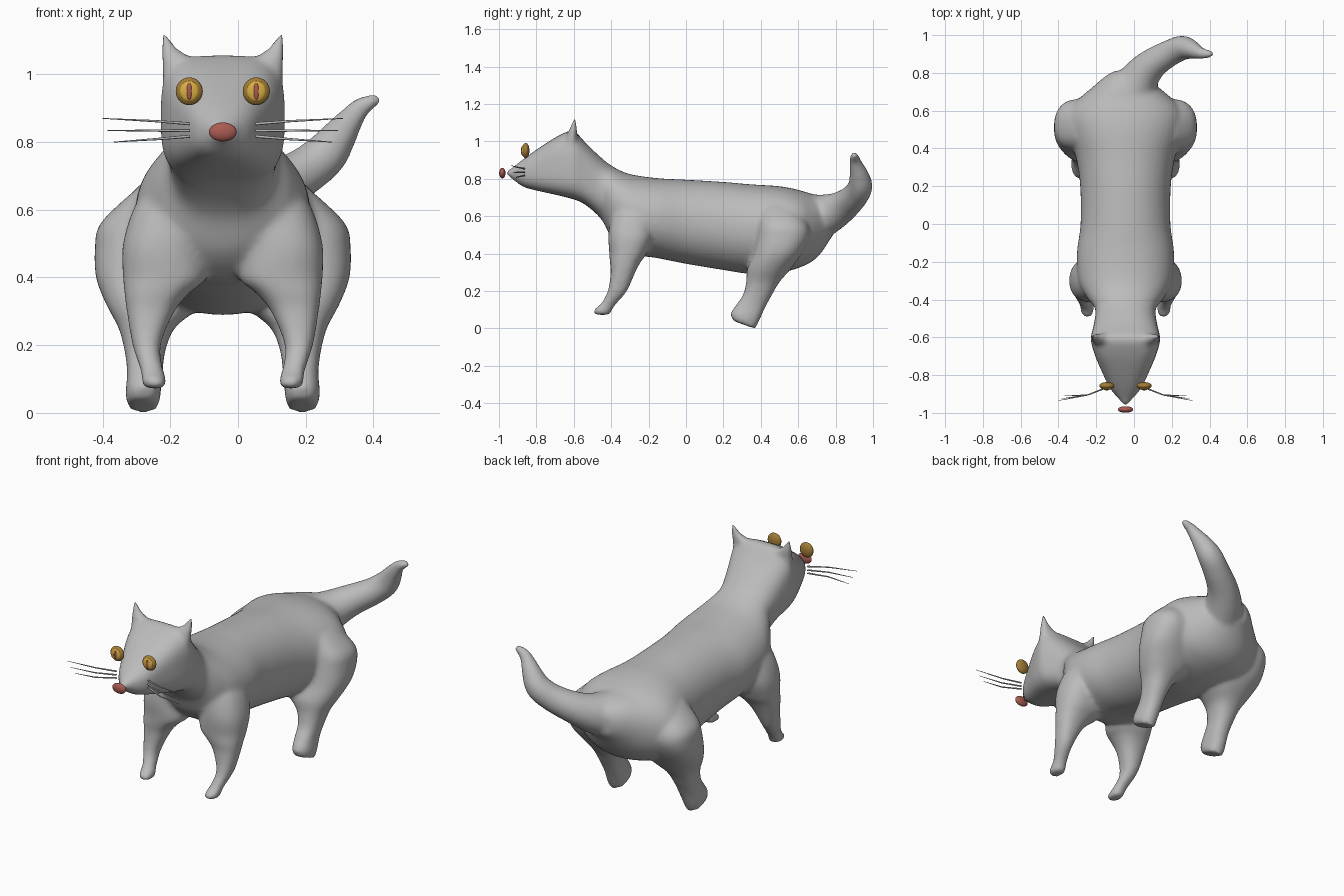
import bpy, bmesh, math
from mathutils import Vector, Matrix

CX = -0.045  # symmetry plane of the body


def material(name, rgb):
    m = bpy.data.materials.new(name)
    m.diffuse_color = (*rgb, 1)
    return m


GREY = material("grey fur", (0.5, 0.5, 0.5))
AMBER = material("dark amber", (0.36, 0.205, 0.038))
GOLD = material("gold iris", (0.70, 0.42, 0.055))
PINK = material("dull pink", (0.40, 0.105, 0.085))


def spline(rows, steps=5):
    """Catmull-Rom interpolation of equal-length tuples."""
    out = []
    for i in range(len(rows) - 1):
        p0, p1 = rows[max(i - 1, 0)], rows[i]
        p2, p3 = rows[i + 1], rows[min(i + 2, len(rows) - 1)]
        for k in range(steps):
            t = k / steps
            out.append(tuple(
                0.5 * (2 * b + (c - a) * t + (2 * a - 5 * b + 4 * c - d) * t * t
                       + (3 * b - a - 3 * c + d) * t ** 3)
                for a, b, c, d in zip(p0, p1, p2, p3)))
    out.append(tuple(rows[-1]))
    return out


def loft(bm, rings):
    loops = [[bm.verts.new(p) for p in ring] for ring in rings]
    n = len(loops[0])
    for a, b in zip(loops, loops[1:]):
        for i in range(n):
            j = (i + 1) % n
            bm.faces.new((a[i], a[j], b[j], b[i]))
    bm.faces.new(loops[0][::-1])
    bm.faces.new(loops[-1])


def unit_ring(power=2.0, n=32):
    pts = []
    for i in range(n):
        a = 2 * math.pi * i / n
        c, s = math.cos(a), math.sin(a)
        pts.append((math.copysign(abs(c) ** (2 / power), c),
                    math.copysign(abs(s) ** (2 / power), s)))
    return pts


def limb(bm, rows, side):
    """Rows: z, x offset, y, x radius, y radius, slope along y."""
    rings = []
    for z, x, y, rx, ry, slope in spline(rows):
        rings.append([(CX + side * x + rx * u, y + ry * v, z + slope * ry * v)
                      for u, v in unit_ring(2.3)])
    loft(bm, rings)


bm = bmesh.new()

# Head, neck and trunk: y, top, bottom, half width
TRUNK = [
    (-0.960, 0.840, 0.822, 0.010), (-0.92, 0.866, 0.792, 0.042),
    (-0.87, 0.905, 0.757, 0.083), (-0.80, 0.955, 0.737, 0.117),
    (-0.70, 1.020, 0.715, 0.160), (-0.62, 1.057, 0.695, 0.183),
    (-0.585, 1.045, 0.685, 0.181), (-0.53, 0.985, 0.655, 0.168),
    (-0.45, 0.910, 0.580, 0.160), (-0.39, 0.865, 0.470, 0.205),
    (-0.30, 0.825, 0.400, 0.250), (-0.15, 0.803, 0.375, 0.257),
    (0.00, 0.795, 0.345, 0.238), (0.20, 0.783, 0.312, 0.240),
    (0.35, 0.770, 0.290, 0.262), (0.48, 0.762, 0.295, 0.300),
    (0.56, 0.750, 0.310, 0.312), (0.62, 0.735, 0.330, 0.290),
    (0.67, 0.720, 0.355, 0.240), (0.72, 0.710, 0.400, 0.180),
    (0.78, 0.685, 0.490, 0.110), (0.81, 0.650, 0.530, 0.060),
]
rings = []
for y, top, bot, half in spline(TRUNK):
    squareness = min(max((-0.42 - y) / 0.16, 0), 1)
    if y < -0.7:
        squareness *= max(0.3, 1 + (y + 0.7) * 4)
    rings.append([(CX + half * u, y, (top + bot) / 2 + (top - bot) / 2 * v)
                  for u, v in unit_ring(2.1 + 1.3 * squareness, 48)])
loft(bm, rings)

# Legs and ears, mirrored
FORE = [
    (0.70, 0.12, -0.28, 0.06, 0.08, 0), (0.62, 0.145, -0.285, 0.11, 0.11, 0),
    (0.50, 0.175, -0.295, 0.12, 0.12, 0), (0.40, 0.172, -0.31, 0.123, 0.10, 0),
    (0.355, 0.194, -0.325, 0.097, 0.083, 0),
    (0.30, 0.213, -0.337, 0.071, 0.066, 0), (0.20, 0.225, -0.367, 0.042, 0.052, 0),
    (0.13, 0.210, -0.415, 0.035, 0.042, 0), (0.10, 0.203, -0.443, 0.037, 0.049, 0),
    (0.072, 0.20, -0.448, 0.034, 0.043, 0),
]
HIND = [
    (0.65, 0.17, 0.50, 0.10, 0.10, 0), (0.56, 0.235, 0.52, 0.127, 0.13, 0),
    (0.49, 0.25, 0.52, 0.128, 0.14, 0),
    (0.40, 0.245, 0.49, 0.13, 0.13, 0), (0.32, 0.208, 0.445, 0.137, 0.118, 0),
    (0.25, 0.225, 0.412, 0.083, 0.09, 0), (0.18, 0.23, 0.383, 0.060, 0.078, 0),
    (0.12, 0.23, 0.347, 0.053, 0.078, -0.1), (0.06, 0.235, 0.315, 0.052, 0.077, -0.25),
    (0.019, 0.235, 0.311, 0.047, 0.060, -0.36),
]
EAR = [
    (0.98, 0.110, -0.615, 0.068, 0.04, 0), (1.03, 0.118, -0.61, 0.062, 0.03, 0),
    (1.055, 0.142, -0.605, 0.041, 0.025, 0), (1.08, 0.160, -0.60, 0.024, 0.017, 0),
    (1.122, 0.175, -0.596, 0.009, 0.008, 0),
]
for side in (-1, 1):
    for rows in (FORE, HIND, EAR):
        limb(bm, rows, side)

# Tail: overlapping balls along a curved path (x, y, z, radius)
TAIL = [
    (-0.02, 0.68, 0.585, 0.13), (0.035, 0.78, 0.62, 0.10), (0.10, 0.85, 0.66, 0.082),
    (0.19, 0.905, 0.71, 0.071), (0.255, 0.932, 0.76, 0.066), (0.30, 0.925, 0.82, 0.052),
    (0.335, 0.91, 0.87, 0.038), (0.365, 0.902, 0.905, 0.029), (0.402, 0.90, 0.923, 0.021),
]
for x, y, z, r in spline(TAIL, 8):
    bmesh.ops.create_uvsphere(bm, u_segments=20, v_segments=12, radius=r,
                              matrix=Matrix.Translation((x, y, z)))

bmesh.ops.recalc_face_normals(bm, faces=bm.faces[:])
mesh = bpy.data.meshes.new("body")
bm.to_mesh(mesh)
bm.free()
mesh.materials.append(GREY)
body = bpy.data.objects.new("body", mesh)
bpy.context.collection.objects.link(body)
# Fuse the parts into one soft skin
fuse = body.modifiers.new("fuse", "REMESH")
fuse.mode = "VOXEL"
fuse.voxel_size = 0.01
fuse.use_smooth_shade = True
soften = body.modifiers.new("soften", "SMOOTH")
soften.factor = 0.5
soften.iterations = 16


def ellipsoid(name, loc, size, mat):
    bpy.ops.mesh.primitive_uv_sphere_add(segments=32, ring_count=16, radius=1, location=loc)
    ob = bpy.context.object
    ob.name = name
    ob.scale = size
    ob.data.materials.append(mat)
    bpy.ops.object.shade_smooth()


# Nose and eyes
ellipsoid("nose", (CX, -0.982, 0.83), (0.041, 0.017, 0.028), PINK)
for side, label in ((-1, "left"), (1, "right")):
    x = CX + side * 0.099
    ellipsoid(label + "_eye", (x, -0.857, 0.95), (0.040, 0.020, 0.041), AMBER)
    ellipsoid(label + "_iris", (x, -0.870, 0.95), (0.028, 0.009, 0.030), GOLD)
    ellipsoid(label + "_pupil", (x, -0.876, 0.95), (0.008, 0.006, 0.025), PINK)

    # Whiskers: tapered curves (base z, tip z, reach, tip y)
    for i, (z0, z1, reach, y1) in enumerate(((0.854, 0.870, 0.355, -0.935),
                                             (0.834, 0.834, 0.340, -0.925),
                                             (0.817, 0.800, 0.322, -0.91))):
        curve = bpy.data.curves.new("whisker", "CURVE")
        curve.dimensions = "3D"
        curve.bevel_depth = 0.0045
        curve.bevel_resolution = 2
        curve.use_fill_caps = True
        sp = curve.splines.new("POLY")
        sp.points.add(2)
        path = ((0.098, -0.865, z0, 1.0), (0.20, -0.905, (z0 + z1) / 2, 0.75),
                (reach, y1, z1, 0.25))
        for p, (dx, y, z, r) in zip(sp.points, path):
            p.co = (CX + side * dx, y, z, 1)
            p.radius = r
        curve.materials.append(GREY)
        ob = bpy.data.objects.new(f"{label}_whisker_{i + 1}", curve)
        bpy.context.collection.objects.link(ob)
